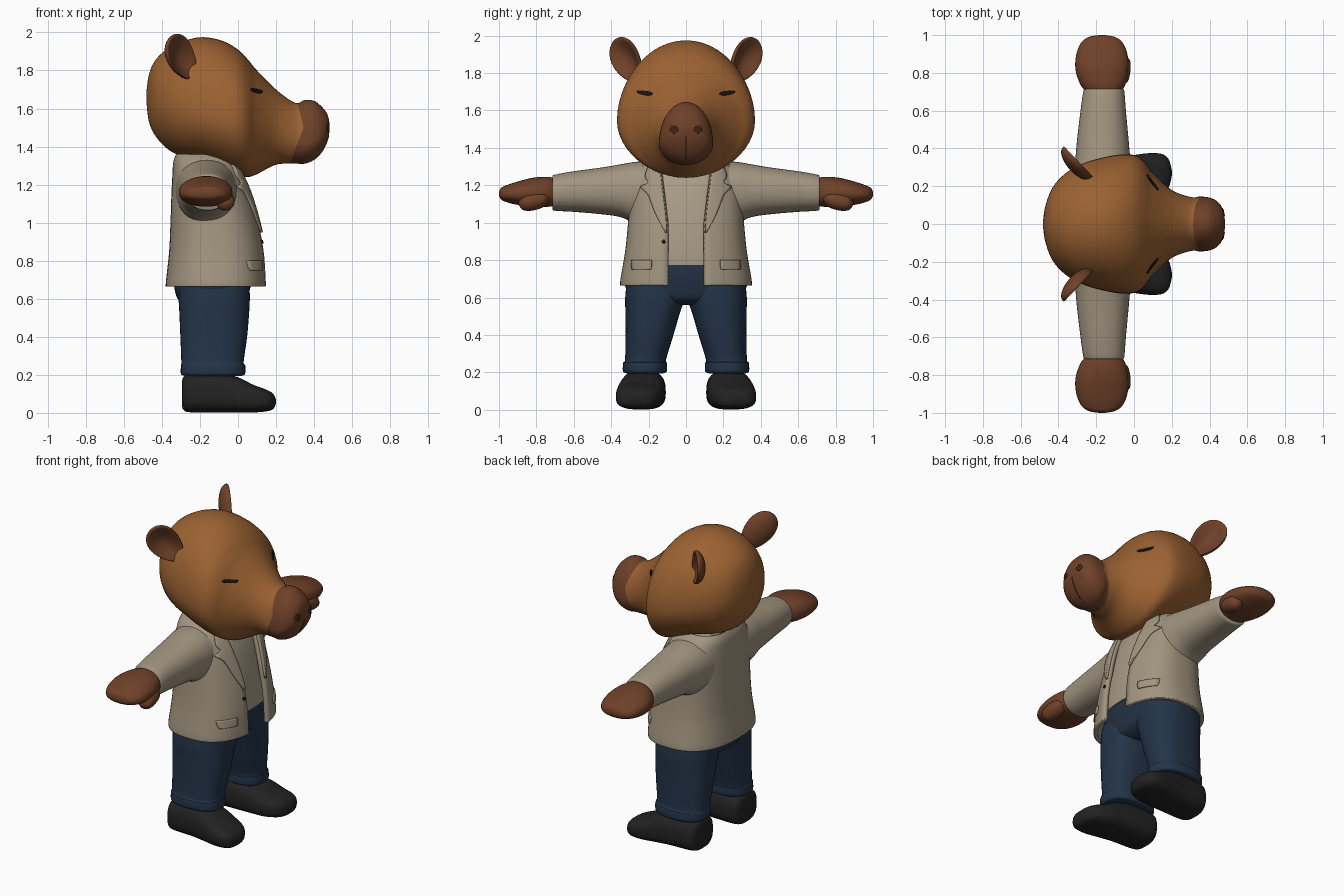
import bpy, bmesh, math
from mathutils import Vector, Matrix
from mathutils.bvhtree import BVHTree


def material(name, rgb):
    m = bpy.data.materials.new(name)
    m.diffuse_color = (*rgb, 1)
    return m


FUR = material("tan fur", (0.33, 0.122, 0.032))
DARK_FUR = material("dark brown fur", (0.16, 0.053, 0.022))
CLOTH = material("beige cloth", (0.36, 0.30, 0.215))
SHIRT = material("light beige cloth", (0.40, 0.335, 0.245))
DENIM = material("navy cloth", (0.017, 0.034, 0.066))
SHOE = material("black leather", (0.016, 0.016, 0.017))
BLACK = material("black", (0.008, 0.008, 0.008))
NOSTRIL = material("nostril brown", (0.05, 0.018, 0.009))


def finish(name, bm, mats, mirror=False, thick=0, recalc=True):
    if recalc:
        bmesh.ops.recalc_face_normals(bm, faces=bm.faces)
    me = bpy.data.meshes.new(name)
    bm.to_mesh(me)
    bm.free()
    ob = bpy.data.objects.new(name, me)
    bpy.context.collection.objects.link(ob)
    for m in mats:
        me.materials.append(m)
    bpy.ops.object.select_all(action='DESELECT')
    ob.select_set(True)
    bpy.context.view_layer.objects.active = ob
    bpy.ops.object.shade_smooth_by_angle(angle=math.radians(45))
    if thick:
        s = ob.modifiers.new("thickness", 'SOLIDIFY')
        s.thickness, s.offset = thick, -1
    if mirror:
        m = ob.modifiers.new("mirror", 'MIRROR')
        m.use_axis = (False, True, False)
        m.use_mirror_merge = False
    return ob


def spline(rows, n):
    """Catmull-Rom interpolation of parameter rows."""
    out = []
    for i in range(len(rows) - 1):
        quad = [rows[max(i - 1, 0)], rows[i], rows[i + 1], rows[min(i + 2, len(rows) - 1)]]
        for k in range(n):
            t = k / n
            out.append([0.5 * (2 * b + (c - a) * t + (2 * a - 5 * b + 4 * c - d) * t * t
                               + (3 * b - a - 3 * c + d) * t ** 3) for a, b, c, d in zip(*quad)])
    return out + [list(rows[-1])]


def loft(axis, rows, p=2.0, seg=40, n=5, gap=None):
    """Rows: position, side centre, side radius, low, middle, high.
    Axis x: side y, height z. Axis y: side x, height z. Axis z: side y, depth x."""
    bm = bmesh.new()
    rings = []
    for t, ac, ar, lo, mid, hi in spline(rows, n):
        g = math.asin((gap(t) / ar) ** (p / 2)) if gap else 0
        ring = []
        for k in range(seg + (1 if gap else 0)):
            ang = g + (2 * math.pi - 2 * g) * k / seg
            s, c = math.sin(ang), math.cos(ang)
            a = ac + ar * math.copysign(abs(s) ** (2 / p), s)
            b = mid + (hi - mid if c > 0 else mid - lo) * math.copysign(abs(c) ** (2 / p), c)
            ring.append(bm.verts.new({'x': (t, a, b), 'y': (a, t, b), 'z': (b, a, t)}[axis]))
        rings.append(ring)
    for r0, r1 in zip(rings, rings[1:]):
        for k in range(seg):
            j = (k + 1) % len(r0)
            bm.faces.new((r0[k], r0[j], r1[j], r1[k]))
    if not gap:
        bm.faces.new(rings[0])
        bm.faces.new(rings[-1])
    return bm


def patch(name, rows, target, mat, lift=0.006, thick=0.008, mirror=True, cols=6):
    """Plate laid on the front of a target; rows: z, y start, y end."""
    me = target.data
    tree = BVHTree.FromPolygons([v.co for v in me.vertices], [f.vertices for f in me.polygons])
    bm = bmesh.new()
    grid, last = [], 0
    for z, y0, y1 in spline(rows, 3):
        line = []
        for k in range(cols + 1):
            y = y0 + (y1 - y0) * k / cols
            hit = tree.ray_cast(Vector((2, y, z)), Vector((-1, 0, 0)))
            if hit[0]:
                last = hit[0].x
            line.append(bm.verts.new((last + lift, y, z)))
        grid.append(line)
    for a, b in zip(grid, grid[1:]):
        for k in range(cols):
            bm.faces.new((a[k], a[k + 1], b[k + 1], b[k]))
    bm.normal_update()
    if sum(f.normal.x for f in bm.faces) < 0:
        bmesh.ops.reverse_faces(bm, faces=bm.faces)
    return finish(name, bm, [mat], mirror, thick, recalc=False)


# Head with long snout; the muzzle is cut off along two slanted planes
bm = loft('x', [
    (-.482, 0, .015, 1.64, 1.66, 1.68), (-.468, 0, .10, 1.53, 1.65, 1.78),
    (-.43, 0, .195, 1.45, 1.64, 1.86), (-.36, 0, .27, 1.38, 1.62, 1.92),
    (-.27, 0, .32, 1.34, 1.60, 1.96), (-.18, 0, .348, 1.32, 1.57, 1.975),
    (-.08, 0, .367, 1.28, 1.55, 1.955), (0, 0, .365, 1.25, 1.54, 1.91),
    (.05, 0, .335, 1.24, 1.53, 1.86), (.10, 0, .27, 1.255, 1.52, 1.80),
    (.20, 0, .18, 1.305, 1.50, 1.70), (.30, 0, .143, 1.31, 1.45, 1.63),
    (.35, 0, .145, 1.31, 1.42, 1.645), (.40, 0, .14, 1.33, 1.43, 1.64),
    (.44, 0, .12, 1.37, 1.45, 1.61), (.47, 0, .08, 1.43, 1.48, 1.57),
    (.482, 0, .015, 1.485, 1.5, 1.515)], seg=48)
for slope in (.25, -.38):
    bmesh.ops.bisect_plane(bm, geom=bm.verts[:] + bm.edges[:] + bm.faces[:],
                           plane_co=(.345, 0, 1.5), plane_no=(1, 0, slope))
for f in bm.faces:
    c = f.calc_center_median()
    f.material_index = int(c.x > .345 - max(.25 * (c.z - 1.5), .38 * (1.5 - c.z)))
head = finish("head", bm, [FUR, DARK_FUR])

# Closed eyes and nostrils
patch("eyes", [(1.682, .195, .215), (1.692, .18, .255), (1.702, .20, .262), (1.708, .245, .258)],
      head, BLACK)
patch("nostrils", [(1.478, .062, .068), (1.488, .045, .082), (1.505, .045, .085), (1.52, .06, .075)],
      head, NOSTRIL, .003)
patch("muzzle_groove", [(1.32, -.003, .003), (1.40, -.003, .003), (1.46, -.003, .003)],
      head, NOSTRIL, .002, .004, False, 2)

# Cupped ears
bm = bmesh.new()
bmesh.ops.create_uvsphere(bm, u_segments=32, v_segments=24, radius=1)
normal = Vector((.72, .69, 0)).normalized()
length = Vector((-.45, .47, .76)).normalized()
width = length.cross(normal)
for v in bm.verts:
    u, w, d = v.co
    if d > 0:
        d *= 1 - 1.6 * d
    u *= 1 + .2 * w
    v.co = Vector((-.295, .32, 1.868)) + width * u * .09 + length * w * .138 + normal * d * .055
finish("ears", bm, [DARK_FUR], True)

# Open jacket shell, shirt below it
jacket = finish("jacket", loft('z', [
    (.665, 0, .352, -.38, -.11, .15), (.70, 0, .35, -.378, -.11, .15),
    (.85, 0, .325, -.362, -.11, .14), (1.0, 0, .31, -.355, -.12, .112),
    (1.15, 0, .30, -.35, -.14, .07), (1.25, 0, .285, -.345, -.155, .03),
    (1.32, 0, .24, -.34, -.165, .0), (1.36, 0, .19, -.325, -.17, -.03)],
    p=2.5, seg=56, gap=lambda z: .098 + max(0, z - 1) * .12), [CLOTH], thick=.025)
finish("shirt", loft('z', [
    (.77, 0, .30, -.34, -.11, .09), (.85, 0, .295, -.335, -.11, .09),
    (1.0, 0, .28, -.33, -.12, .075), (1.15, 0, .27, -.325, -.14, .045),
    (1.25, 0, .25, -.32, -.155, .01), (1.35, 0, .17, -.30, -.17, -.04)], p=2.5), [SHIRT])

# Lapels, pocket flaps, button
patch("lapels", [(.95, .102, .112), (1.05, .11, .165), (1.15, .122, .205), (1.19, .127, .245),
                 (1.215, .13, .205), (1.25, .134, .22), (1.31, .14, .20)],
      jacket, CLOTH, .014, .016)
patch("pocket_flaps", [(.75, .19, .29), (.77, .185, .295), (.80, .185, .295)], jacket, CLOTH, .009, .01)
patch("button", [(.89, -.123, -.117), (.90, -.13, -.11), (.91, -.123, -.117)],
      jacket, BLACK, .008, .008, False)

# Sleeves
finish("sleeves", loft('y', [
    (.14, -.165, .165, 1.0, 1.17, 1.335), (.27, -.165, .155, 1.0, 1.17, 1.325),
    (.35, -.165, .145, 1.03, 1.17, 1.312), (.45, -.165, .136, 1.045, 1.17, 1.295),
    (.60, -.163, .12, 1.058, 1.167, 1.275), (.70, -.16, .109, 1.064, 1.16, 1.257),
    (.715, -.16, .10, 1.073, 1.16, 1.248)], p=2.2), [CLOTH], True)

# Mitten hands and thumbs
finish("hands", loft('y', [
    (.69, -.16, .085, 1.09, 1.16, 1.235), (.74, -.165, .12, 1.085, 1.16, 1.245),
    (.82, -.17, .14, 1.085, 1.16, 1.24), (.90, -.17, .135, 1.095, 1.155, 1.22),
    (.96, -.17, .11, 1.11, 1.15, 1.20), (.99, -.17, .07, 1.125, 1.15, 1.185),
    (1.0, -.17, .015, 1.145, 1.152, 1.16)], p=2.2), [DARK_FUR], True)
finish("thumbs", loft('y', [
    (.73, -.08, .02, 1.12, 1.13, 1.14), (.76, -.075, .045, 1.085, 1.125, 1.165),
    (.82, -.068, .05, 1.065, 1.115, 1.165), (.87, -.065, .042, 1.067, 1.105, 1.145),
    (.895, -.065, .01, 1.095, 1.103, 1.11)]), [DARK_FUR], True)

# Trousers: hips and two legs with cuffs
finish("trouser_hips", loft('z', [
    (.56, 0, .17, -.24, -.13, -.02), (.59, 0, .27, -.31, -.13, .04),
    (.66, 0, .325, -.335, -.13, .065), (.74, 0, .32, -.335, -.13, .08),
    (.80, 0, .29, -.32, -.13, .08)], p=2.5), [DENIM])
finish("trouser_legs", loft('z', [
    (.195, .22, .10, -.28, -.13, .02), (.205, .22, .117, -.30, -.13, .037),
    (.25, .219, .117, -.30, -.13, .038), (.27, .216, .11, -.298, -.13, .03),
    (.40, .195, .128, -.303, -.13, .048), (.52, .178, .146, -.308, -.13, .058),
    (.60, .165, .16, -.312, -.13, .062), (.70, .16, .155, -.31, -.13, .06)], p=2.5),
    [DENIM], True)

# Shoes, toes turned slightly outwards
finish("shoes", loft('x', [
    (-.295, .225, .04, .04, .1, .16), (-.286, .225, .09, .015, .1, .19),
    (-.25, .225, .115, .003, .09, .205), (-.10, .23, .12, .002, .09, .21),
    (0, .24, .125, .002, .08, .187), (.08, .25, .125, .002, .07, .148),
    (.15, .262, .108, .008, .065, .122), (.185, .268, .072, .02, .06, .10),
    (.2, .27, .015, .05, .06, .07)], p=2.8), [SHOE], True)
